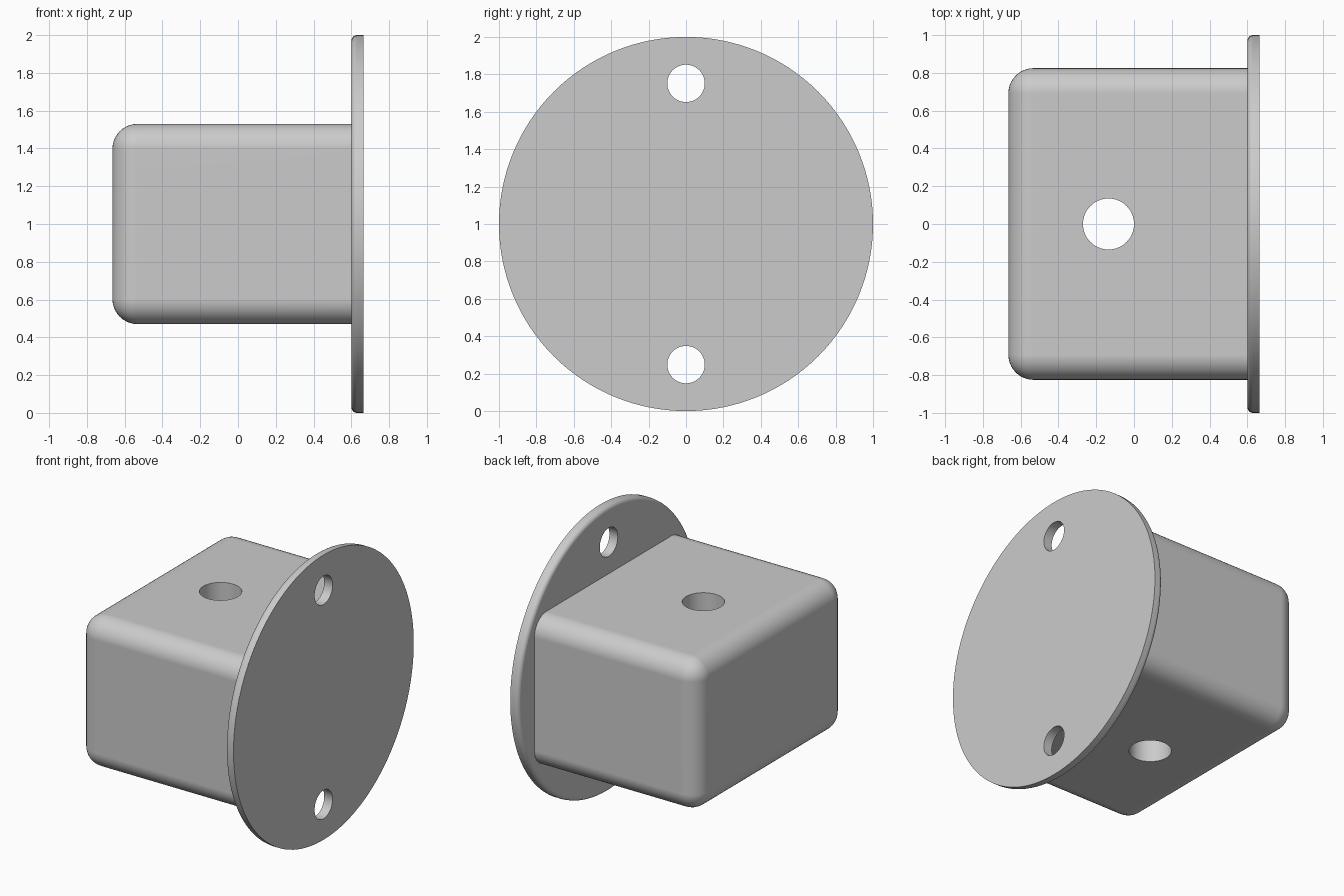
import bpy
import bmesh
from math import pi, radians
from mathutils import Matrix, Vector

cube = bpy.data.objects.get("Cube")
if cube:
    bpy.data.objects.remove(cube)

grey = bpy.data.materials.new("plain grey")
grey.use_nodes = True
colour = (0.6, 0.6, 0.6, 1)
grey.diffuse_color = colour
grey.node_tree.nodes["Principled BSDF"].inputs["Base Color"].default_value = colour

PLATE_BACK, PLATE_FACE = 0.6, 0.665
MID_Z = 1.0


def add_object(name, bm):
    mesh = bpy.data.meshes.new(name)
    bm.to_mesh(mesh)
    bm.free()
    mesh.materials.append(grey)
    obj = bpy.data.objects.new(name, mesh)
    bpy.context.collection.objects.link(obj)
    return obj


def round_edges(bm, edges, radius, segments):
    bmesh.ops.bevel(bm, geom=edges, offset=radius, segments=segments,
                    profile=0.5, affect='EDGES')


def cylinder(name, radius, depth, centre, axis, sides, rim=0):
    """Cylinder along x or z; rim rounds the edge at its -x end."""
    turn = Matrix.Rotation(pi / 2, 4, 'Y') if axis == 'X' else Matrix()
    bm = bmesh.new()
    bmesh.ops.create_cone(bm, cap_ends=True, segments=sides, radius1=radius,
                          radius2=radius, depth=depth,
                          matrix=Matrix.Translation(centre) @ turn)
    if rim:
        edges = [e for e in bm.edges
                 if all(v.co.x < centre[0] for v in e.verts)]
        round_edges(bm, edges, rim, 5)
    return add_object(name, bm)


def boolean(target, tool, operation):
    mod = target.modifiers.new(tool.name, 'BOOLEAN')
    mod.object, mod.operation, mod.solver = tool, operation, 'EXACT'
    bpy.context.view_layer.objects.active = target
    bpy.ops.object.modifier_apply(modifier=mod.name)
    bpy.data.objects.remove(tool)


# Block, rounded everywhere except where it meets the plate
x0, x1 = -0.665, PLATE_BACK + 0.03
bm = bmesh.new()
size = Vector((x1 - x0, 1.65, 1.06, 1))
bmesh.ops.create_cube(bm, size=1, matrix=Matrix.Translation(
    ((x0 + x1) / 2, 0, MID_Z)) @ Matrix.Diagonal(size))
round_edges(bm, [e for e in bm.edges if any(v.co.x < 0 for v in e.verts)], 0.133, 10)
bracket = add_object("mounting_bracket", bm)

# Round mounting plate with a softened rear rim
plate = cylinder("plate", 1, PLATE_FACE - PLATE_BACK,
                 ((PLATE_BACK + PLATE_FACE) / 2, 0, MID_Z), 'X', 128, rim=0.03)
boolean(bracket, plate, 'UNION')

# Two screw holes through the plate
for side in (-1, 1):
    boolean(bracket, cylinder("screw_hole", 0.1, 0.4,
                              (PLATE_FACE, 0, MID_Z + side * 0.752), 'X', 48),
            'DIFFERENCE')

# Vertical bore through the block
boolean(bracket, cylinder("bore", 0.135, 2, (-0.135, 0, MID_Z), 'Z', 64), 'DIFFERENCE')

# Smooth rounds, crisp hole rims and flat faces
bpy.ops.object.select_all(action='DESELECT')
bracket.select_set(True)
bpy.context.view_layer.objects.active = bracket
bpy.ops.object.shade_smooth_by_angle(angle=radians(30))
bracket.modifiers.new("flat_face_normals", 'WEIGHTED_NORMAL').keep_sharp = True
